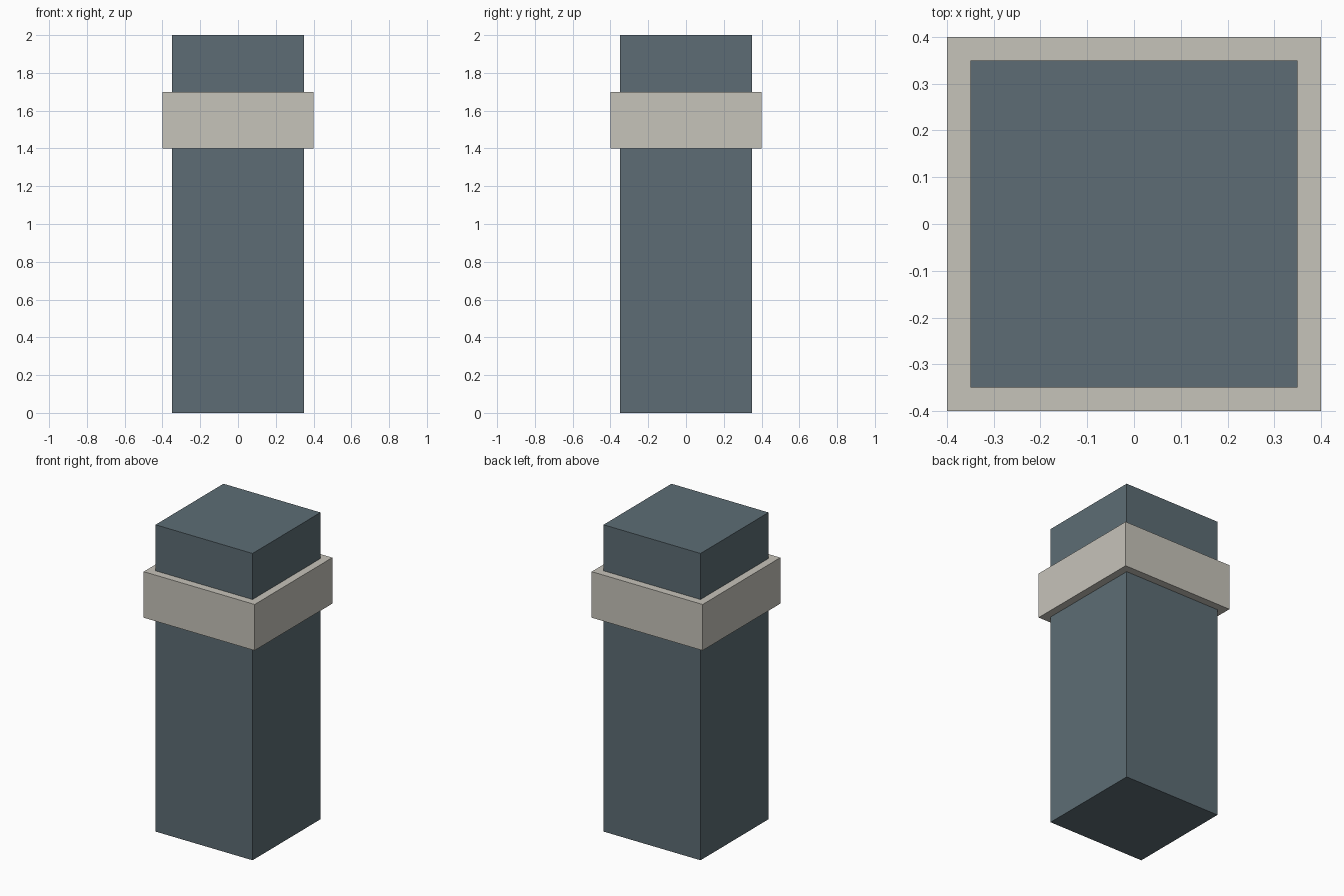
import bpy

# Remove the default cube
default = bpy.data.objects.get("Cube")
if default:
    bpy.data.objects.remove(default, do_unlink=True)


def make_material(name, rgb):
    mat = bpy.data.materials.new(name)
    mat.use_nodes = True
    color = (*rgb, 1.0)
    mat.diffuse_color = color
    mat.node_tree.nodes["Principled BSDF"].inputs["Base Color"].default_value = color
    return mat


def make_block(name, width, bottom, top, mat):
    """Square block centred on the z axis, between two heights."""
    height = top - bottom
    bpy.ops.mesh.primitive_cube_add(size=1, location=(0, 0, bottom + height / 2))
    block = bpy.context.object
    block.name = name
    block.scale = (width, width, height)
    bpy.ops.object.transform_apply(location=False, rotation=False, scale=True)
    block.data.materials.append(mat)
    return block


slate = make_material("slate_blue_grey", (0.109, 0.152, 0.176))
stone = make_material("pale_stone", (0.565, 0.546, 0.491))

# Tall square shaft
make_block("pillar_shaft", 0.7, 0.0, 2.0, slate)

# Projecting band near the top
make_block("pillar_band", 0.8, 1.4, 1.7, stone)
